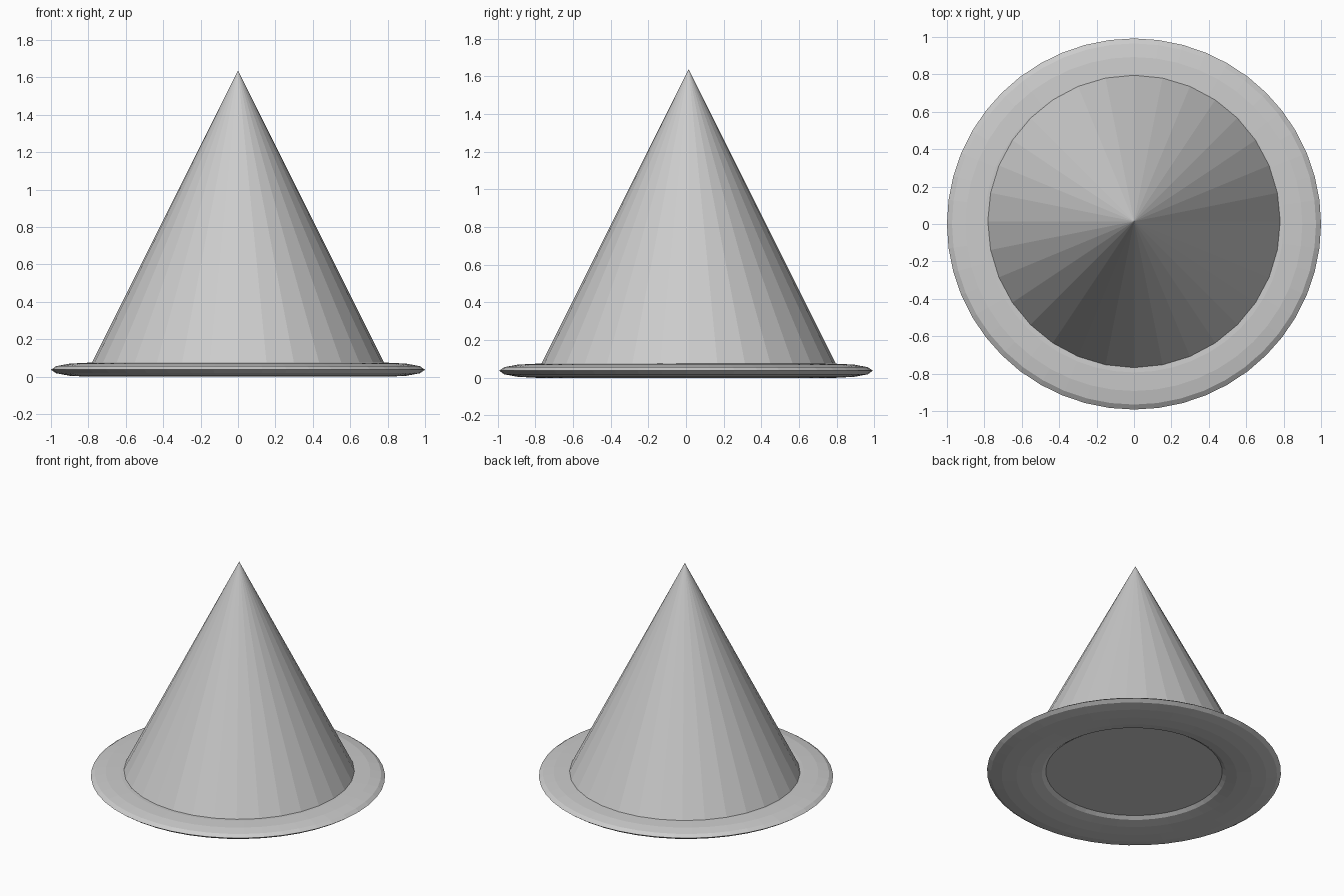
import bpy

if "Cube" in bpy.data.objects:
    bpy.data.objects.remove(bpy.data.objects["Cube"])

HALF = 0.0375          # half thickness of the flattened brim
BRIM_R, TUBE_R = 0.8, 0.2

# Flattened ring brim
bpy.ops.mesh.primitive_torus_add(major_segments=48, minor_segments=12,
                                 major_radius=BRIM_R, minor_radius=TUBE_R,
                                 location=(0, 0, HALF))
brim = bpy.context.object
brim.name = "brim"
brim.scale = (1, 0.992, HALF / TUBE_R)

# Pointed crown, closed underneath, set slightly toward the back
bpy.ops.mesh.primitive_cone_add(vertices=32, radius1=0.8, radius2=0, depth=1.6,
                                location=(0, 0.014, HALF + 0.8))
bpy.context.object.name = "crown"
